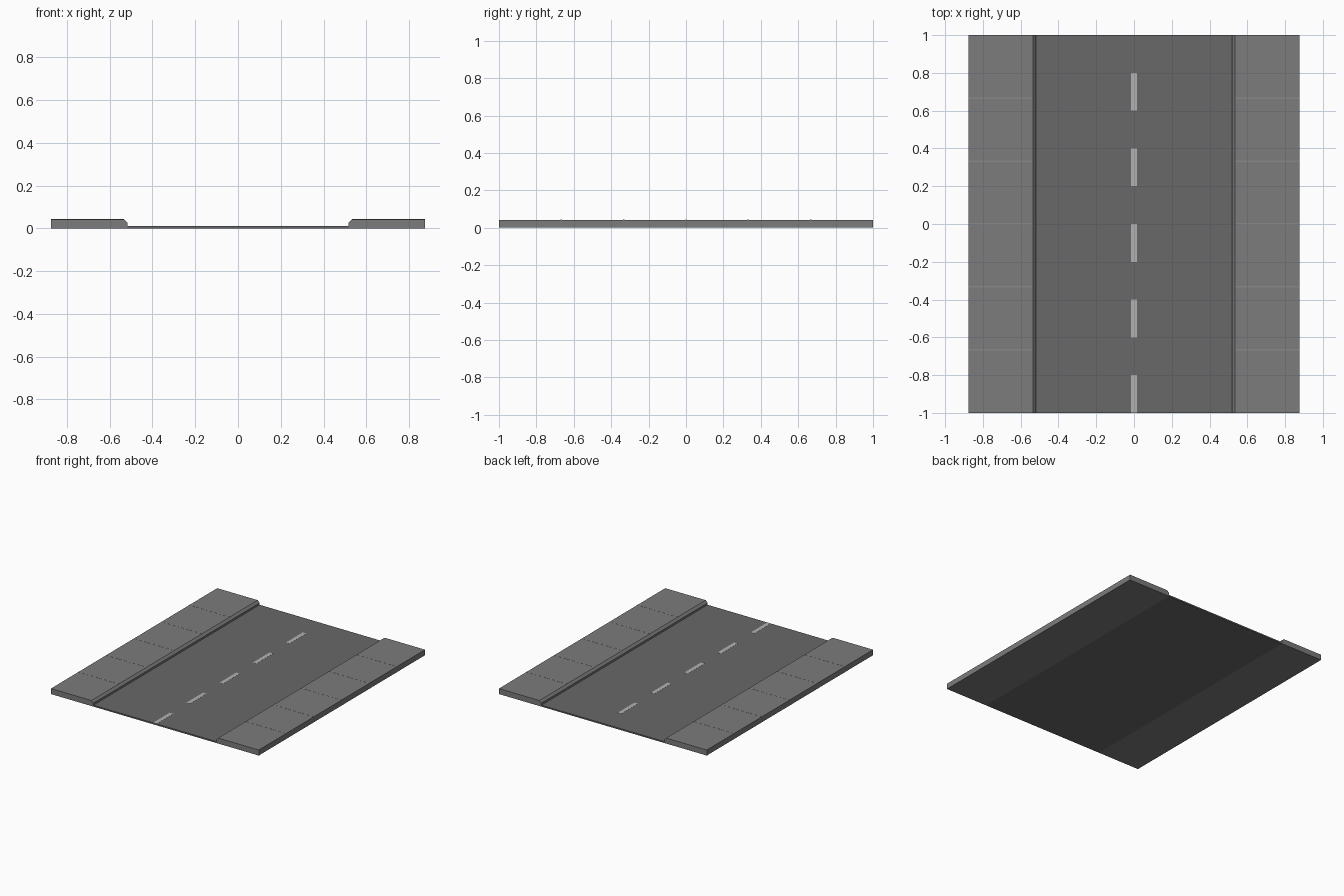
import bpy

if "Cube" in bpy.data.objects:
    bpy.data.objects.remove(bpy.data.objects["Cube"])

HALF_LEN = 1.0
ROAD_Z, WALK_Z = 0.011, 0.042
EDGE, KERB = 0.875, 0.518


def material(name, v):
    m = bpy.data.materials.new(name)
    m.diffuse_color = (v, v, v, 1)
    m.use_nodes = True
    m.node_tree.nodes["Principled BSDF"].inputs["Base Color"].default_value = m.diffuse_color
    return m


asphalt = material("asphalt", 0.14)
concrete = material("concrete", 0.2)
seam_grey = material("seam_grey", 0.25)
paint = material("paint", 0.45)


def extrude_profile(name, profile, y0, y1, mat):
    """Sweep a closed (x, z) outline from y0 to y1."""
    n = len(profile)
    verts = [(x, y, z) for y in (y0, y1) for x, z in profile]
    faces = [tuple(range(n)), tuple(range(2 * n - 1, n - 1, -1))]
    faces += [(i, i + n, (i + 1) % n + n, (i + 1) % n) for i in range(n)]
    mesh = bpy.data.meshes.new(name)
    mesh.from_pydata(verts, [], faces)
    mesh.materials.append(mat)
    obj = bpy.data.objects.new(name, mesh)
    bpy.context.collection.objects.link(obj)
    return obj


def strip(name, x0, x1, y0, y1, z, mat):
    """Thin raised marking sitting on a surface at height z."""
    outline = [(x0, z), (x1, z), (x1, z + 0.0008), (x0, z + 0.0008)]
    return extrude_profile(name, outline, y0, y1, mat)


def mirror_x(obj):
    obj.modifiers.new("mirror", "MIRROR").use_mirror_merge = False


# Road bed
extrude_profile("road", [(-KERB, 0), (KERB, 0), (KERB, ROAD_Z), (-KERB, ROAD_Z)],
                -HALF_LEN, HALF_LEN, asphalt)

# Pavements with chamfered kerb edge
mirror_x(extrude_profile(
    "pavement",
    [(KERB, 0), (EDGE, 0), (EDGE, WALK_Z), (KERB + 0.016, WALK_Z), (KERB, WALK_Z - 0.016)],
    -HALF_LEN, HALF_LEN, concrete))

# Paving seams
for i in range(-2, 3):
    y = i / 3
    mirror_x(strip("paving_seam", KERB + 0.016, EDGE, y - 0.004, y + 0.004, WALK_Z, seam_grey))

# Dashed centre line
for i in range(5):
    y = -1.0 + 0.4 * i
    strip("lane_dash", -0.015, 0.015, y, y + 0.2, ROAD_Z, paint)
